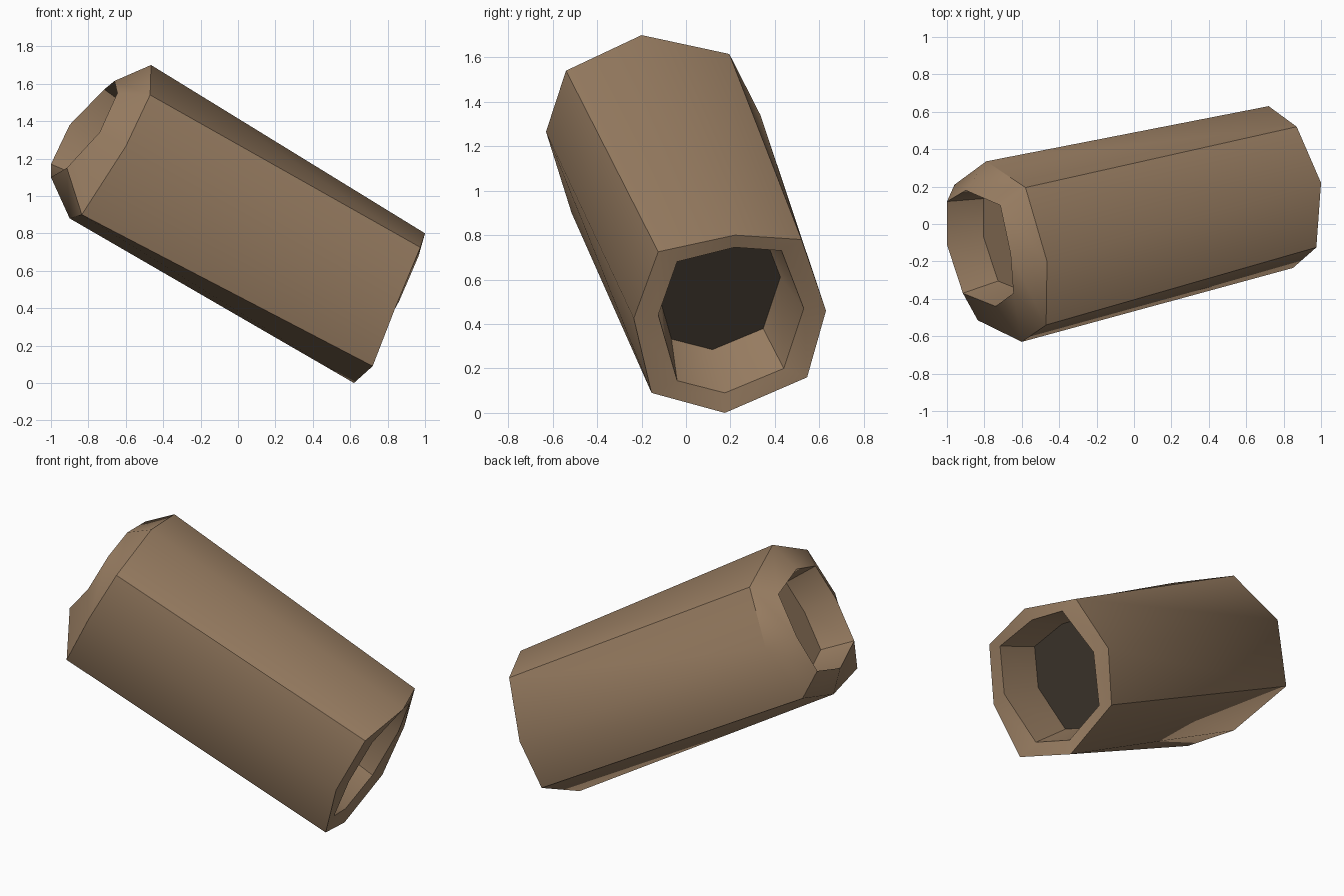
import bpy, bmesh, math
from mathutils import Vector

if "Cube" in bpy.data.objects:
    bpy.data.objects.remove(bpy.data.objects["Cube"])


def material(name, rgb):
    m = bpy.data.materials.new(name)
    m.diffuse_color = (*rgb, 1)
    m.use_nodes = True
    m.node_tree.nodes["Principled BSDF"].inputs["Base Color"].default_value = m.diffuse_color
    return m


brown = material("warm brown", (0.33, 0.215, 0.127))
dark = material("dark hollow", (0.045, 0.035, 0.025))

AXIS = Vector((-0.851, -0.196, 0.487))      # lower end -> upper end


def ring(points):
    return [Vector(p) for p in points]


def centre(pts):
    return sum(pts, Vector()) / len(pts)


def recess(pts, scale, offset):
    """Tapered copy of a ring, pushed along the tube axis."""
    c = centre(pts)
    return [c + (p - c) * scale + AXIS * offset for p in pts]


# Outer octagon at the lower end
lower = ring([(1.0, .22, .80), (.87, .52, .78), (.72, .63, .46), (.625, .545, .16),
              (.62, .175, 0), (.72, -.155, .09), (.85, -.235, .425), (.975, -.125, .725)])
# Outer octagon at the upper end
upper = ring([(-.465, -.2, 1.70), (-.58, .195, 1.615), (-.79, .335, 1.34), (-.96, .21, 1.02),
              (-.9, -.185, .88), (-.835, -.515, .90), (-.6, -.63, 1.265), (-.47, -.54, 1.54)])
# Narrower lip beyond the upper end
lip = ring([(-.66, -.16, 1.615), (-.715, .1, 1.57), (-.9, .18, 1.38), (-1.0, .12, 1.17),
            (-1.0, -.11, 1.10), (-.915, -.37, 1.15), (-.74, -.44, 1.34), (-.645, -.37, 1.55)])
# Mouth of the lower hollow, on the tilted end plane
mouth = [Vector((.795 - .2 * (y - .19) + .5 * (z - .43), y, z)) for y, z in
         [(.22, .745), (.43, .73), (.53, .47), (.44, .2),
          (.175, .09), (-.04, .145), (-.125, .44), (-.04, .68)]]

# Rings in order, from the lower floor over the outside to the upper floor
rings = [recess(mouth, .86, .30), mouth, lower, upper, lip, recess(lip, .9, -.21)]

bm = bmesh.new()
loops = [[bm.verts.new(p) for p in r] for r in rings]
for a, b in zip(loops, loops[1:]):
    for i in range(8):
        j = (i + 1) % 8
        bm.faces.new((a[i], a[j], b[j], b[i]))
lower_floor = bm.faces.new(loops[0])
bm.faces.new(loops[-1])
lower_floor.material_index = 1
bmesh.ops.recalc_face_normals(bm, faces=bm.faces)

mesh = bpy.data.meshes.new("hollow_tube")
bm.to_mesh(mesh)
bm.free()
mesh.materials.append(brown)
mesh.materials.append(dark)
tube = bpy.data.objects.new("hollow_tube", mesh)
bpy.context.collection.objects.link(tube)

bpy.context.view_layer.objects.active = tube
tube.select_set(True)
bpy.ops.object.shade_smooth_by_angle(angle=math.radians(40))
